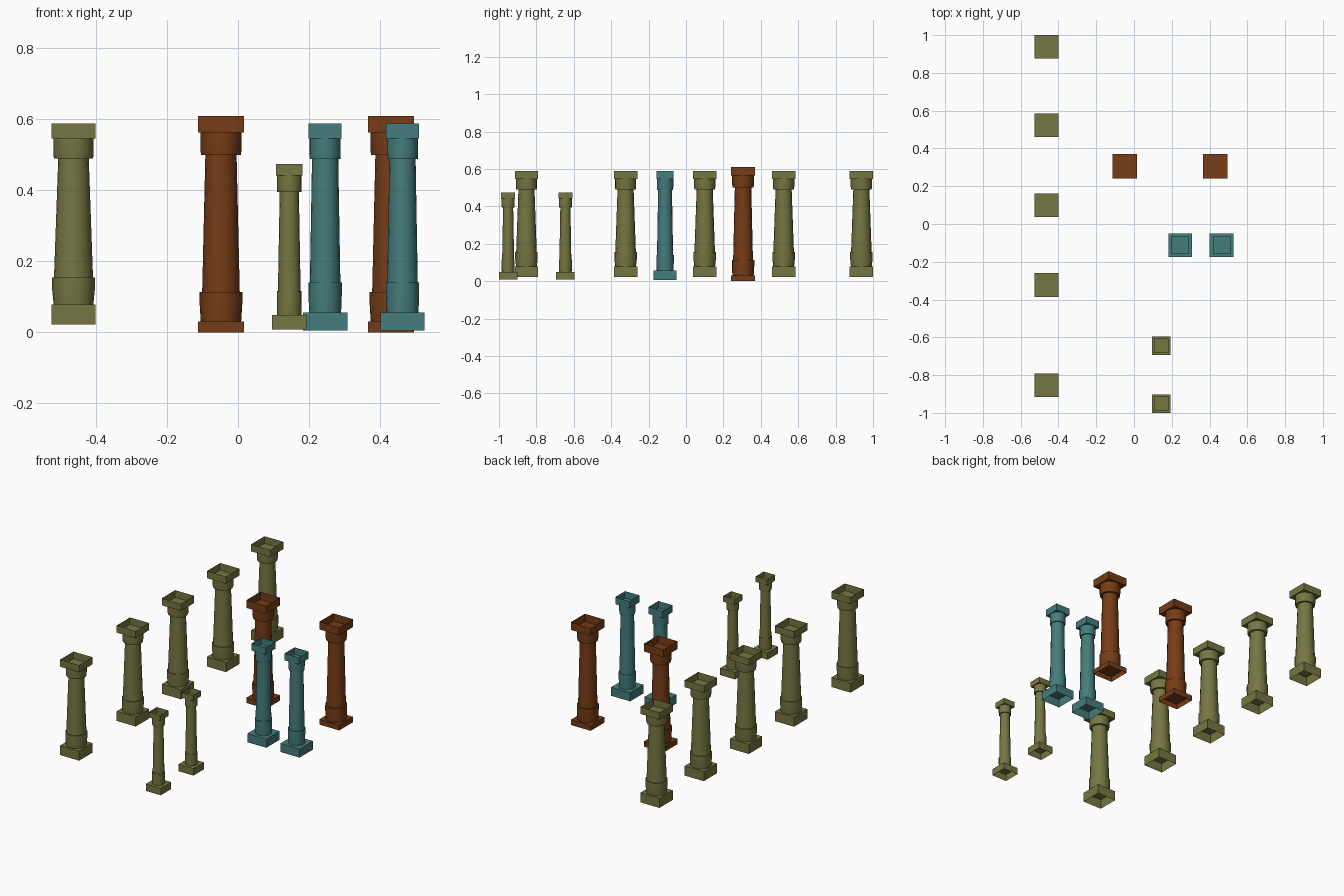
import bpy, bmesh, math

if "Cube" in bpy.data.objects:
    bpy.data.objects.remove(bpy.data.objects["Cube"])


def material(name, rgb):
    m = bpy.data.materials.new(name)
    m.diffuse_color = (*rgb, 1)
    m.use_nodes = True
    m.node_tree.nodes["Principled BSDF"].inputs["Base Color"].default_value = m.diffuse_color
    return m


OLIVE = material("olive", (0.18, 0.18, 0.055))
BROWN = material("brown", (0.18, 0.045, 0.008))
TEAL = material("teal", (0.06, 0.20, 0.20))
SIDES = 16


def open_box(bm, half, z_open, z_closed):
    """Hollow square block: four walls and one closed end facing the shaft."""
    corners = [(-half, -half), (half, -half), (half, half), (-half, half)]
    a = [bm.verts.new((x, y, z_open)) for x, y in corners]
    b = [bm.verts.new((x, y, z_closed)) for x, y in corners]
    up = z_closed > z_open
    for i in range(4):
        j = (i + 1) % 4
        loop = [a[i], a[j], b[j], b[i]]
        bm.faces.new(loop if up else loop[::-1])
    bm.faces.new(b if up else b[::-1])


def revolve(bm, profile):
    """Turn a bottom-to-top (radius, z) profile about the column axis."""
    rings = []
    for r, z in profile:
        rings.append([bm.verts.new((r * math.cos(2 * math.pi * i / SIDES),
                                    r * math.sin(2 * math.pi * i / SIDES), z))
                      for i in range(SIDES)])
    for lo, hi in zip(rings, rings[1:]):
        for i in range(SIDES):
            j = (i + 1) % SIDES
            bm.faces.new((lo[i], lo[j], hi[j], hi[i]))


def column_mesh(name, mat, base, cap, levels, radii):
    z0, z1, z2, z3, z4, z5 = levels
    d0, d1, s0, s1, u0, u1 = radii
    bm = bmesh.new()
    # square plinth and square capital
    open_box(bm, base, z0, z1)
    open_box(bm, cap, z5, z4)
    # lower drum, tapered shaft, upper drum
    revolve(bm, [(d0, z1), (d1, z2 - 0.035), (d1, z2), (s0, z2),
                 (s1, z3), (u0, z3), (u1, z3 + 0.015), (u1, z4)])
    me = bpy.data.meshes.new(name)
    bm.to_mesh(me)
    bm.free()
    me.materials.append(mat)
    return me


large = column_mesh("large_column", OLIVE, 0.0625, 0.0625,
                    (0.022, 0.079, 0.155, 0.490, 0.546, 0.588),
                    (0.056, 0.060, 0.055, 0.043, 0.055, 0.057))
tall = column_mesh("tall_column", BROWN, 0.065, 0.065,
                   (0.0, 0.031, 0.114, 0.500, 0.564, 0.610),
                   (0.057, 0.060, 0.053, 0.044, 0.056, 0.058))
slim = column_mesh("slim_column", TEAL, 0.0625, 0.0465,
                   (0.005, 0.056, 0.141, 0.488, 0.547, 0.588),
                   (0.045, 0.047, 0.043, 0.037, 0.043, 0.044))
small = column_mesh("small_column", OLIVE, 0.049, 0.0375,
                    (0.008, 0.049, 0.117, 0.395, 0.442, 0.475),
                    (0.034, 0.035, 0.032, 0.027, 0.034, 0.035))

# row of large columns on the left, three pairs on the right
layout = [
    (large, [(-0.4635, y) for y in (0.9375, 0.522, 0.10, -0.323, -0.853)]),
    (tall, [(-0.048, 0.305), (0.431, 0.305)]),
    (slim, [(0.2455, -0.112), (0.4635, -0.112)]),
    (small, [(0.1445, -0.645), (0.1445, -0.951)]),
]
bpy.ops.object.select_all(action='DESELECT')
for mesh, spots in layout:
    for n, (x, y) in enumerate(spots, 1):
        ob = bpy.data.objects.new(f"{mesh.name}_{n}", mesh)
        ob.location = (x, y, 0)
        bpy.context.collection.objects.link(ob)
        ob.select_set(True)
        bpy.context.view_layer.objects.active = ob
bpy.ops.object.shade_smooth_by_angle(angle=math.radians(30))
